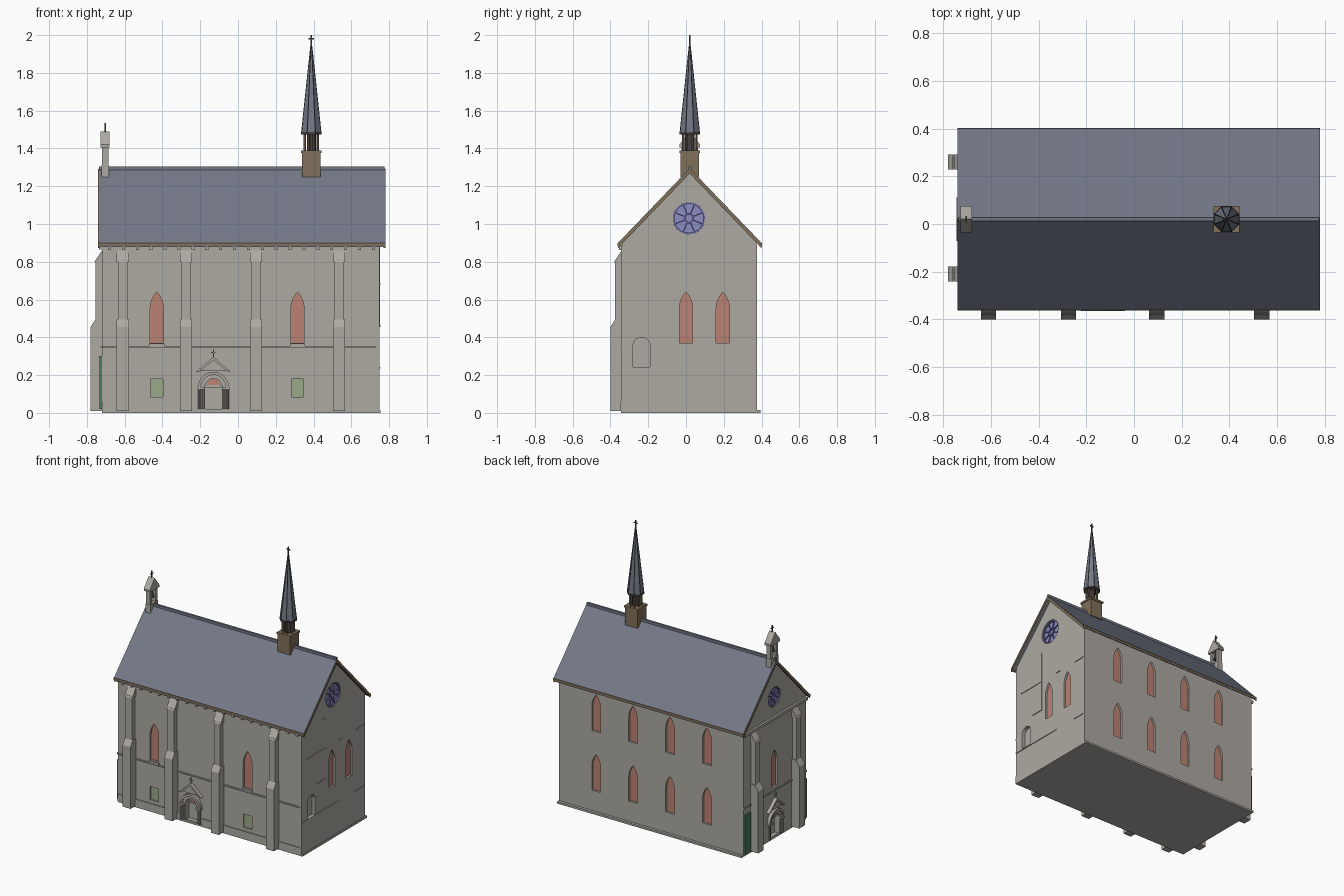
import bpy, bmesh
from math import pi, sin, cos, atan2
from mathutils import Matrix, Vector

if "Cube" in bpy.data.objects:
    bpy.data.objects.remove(bpy.data.objects["Cube"])

def mat(name, r, g, b):
    m = bpy.data.materials.new(name)
    m.diffuse_color = (r, g, b, 1)
    m.use_nodes = True
    m.node_tree.nodes["Principled BSDF"].inputs["Base Color"].default_value = m.diffuse_color
    return m

STONE = mat("stone", .42, .40, .36)
SLATE = mat("slate", .17, .19, .24)
WOOD = mat("timber", .22, .16, .10)
DARK = mat("dark_metal", .06, .05, .05)
RED = mat("red_glass", .50, .22, .17)
GREEN = mat("green_pane", .33, .40, .25)
DGREEN = mat("green_door", .08, .20, .11)
BLUE = mat("blue_glass", .27, .27, .55)
LEAD = mat("lead", .17, .15, .40)

# Wall frames: u along the wall, z up, d outward from the wall
X0, X1, Y0, Y1, YC = -.72, .75, -.34, .375, .02
WALL = {
    "front": lambda u, z, d: (u, Y0 - d, z),
    "back": lambda u, z, d: (u, Y1 + d, z),
    "east": lambda u, z, d: (X1 + d, u, z),
    "west": lambda u, z, d: (X0 - d, u, z),
}

def finish(name, bm, m):
    bmesh.ops.recalc_face_normals(bm, faces=bm.faces[:])
    me = bpy.data.meshes.new(name)
    bm.to_mesh(me)
    bm.free()
    ob = bpy.data.objects.new(name, me)
    bpy.context.collection.objects.link(ob)
    me.materials.append(m)
    return ob

def add_prism(bm, wall, pts, d0, d1):
    f = WALL[wall]
    a = [bm.verts.new(f(u, z, d0)) for u, z in pts]
    b = [bm.verts.new(f(u, z, d1)) for u, z in pts]
    n = len(pts)
    bm.faces.new(a)
    bm.faces.new(b[::-1])
    for i in range(n):
        bm.faces.new((a[i], a[(i + 1) % n], b[(i + 1) % n], b[i]))

def prism(name, wall, pts, d0, d1, m=STONE):
    bm = bmesh.new()
    add_prism(bm, wall, pts, d0, d1)
    return finish(name, bm, m)

def box(name, x0, x1, y0, y1, z0, z1, m=STONE):
    bm = bmesh.new()
    s = Matrix.Diagonal((x1 - x0, y1 - y0, z1 - z0, 1))
    bmesh.ops.create_cube(bm, size=1, matrix=Matrix.Translation(((x0 + x1) / 2, (y0 + y1) / 2, (z0 + z1) / 2)) @ s)
    return finish(name, bm, m)

def cone(name, x, y, z0, z1, r0, r1, n=8, m=STONE):
    bm = bmesh.new()
    bmesh.ops.create_cone(bm, cap_ends=True, segments=n, radius1=r0, radius2=r1, depth=z1 - z0,
                          matrix=Matrix.Translation((x, y, (z0 + z1) / 2)) @ Matrix.Rotation(pi / n, 4, 'Z'))
    return finish(name, bm, m)

def rect(u0, u1, z0, z1):
    return [(u0, z0), (u1, z0), (u1, z1), (u0, z1)]

def circle(u, z, r, n=32):
    return [(u + r * cos(2 * pi * i / n), z + r * sin(2 * pi * i / n)) for i in range(n)]

def lancet(u, z0, z1, w, h=.09, n=6):
    # pointed arch opening made of two mirrored arcs
    R = (h * h + w * w) / (2 * w)
    top = atan2(h, R - w)
    arc = [(w - R + R * cos(top * i / n), z1 - h + R * sin(top * i / n)) for i in range(n + 1)]
    right = [(w, z0)] + arc
    return [(u + a, z) for a, z in right] + [(u - a, z) for a, z in right[-2::-1]]

def round_arch(u, z0, zs, r, n=14):
    return [(u - r, z0), (u + r, z0)] + [(u + r * cos(pi * i / n), zs + r * sin(pi * i / n)) for i in range(n + 1)]

def arch_band(u, z0, zs, r0, r1, n=14):
    out = [(u + r1 * cos(pi * i / n), zs + r1 * sin(pi * i / n)) for i in range(n + 1)]
    inn = [(u + r0 * cos(pi * i / n), zs + r0 * sin(pi * i / n)) for i in range(n + 1)][::-1]
    return [(u + r1, z0)] + out + [(u - r1, z0), (u - r0, z0)] + inn + [(u + r0, z0)]

# Main gabled body
body = prism("body", "east", [(Y0, 0), (Y1, 0), (Y1, .902), (YC, 1.272), (Y0, .898)], X0 - X1, 0)
cut = bmesh.new()

def opening(name, wall, pts, m, depth=.018):
    add_prism(cut, wall, pts, -depth, .04)
    prism(name, wall, pts, -depth - .01, -depth + .004, m)

# Lancet windows on all sides
for u in (-.43, .315):
    opening("front_window", "front", lancet(u, .37, .64, .035), RED)
    opening("front_low_window", "front", rect(u - .033, u + .033, .085, .18), GREEN, .012)
    prism("window_sill", "front", rect(u - .04, u + .04, .355, .368), 0, .008)
for u in (-.43, -.135, .16, .455):
    for z in (.16, .59):
        opening("back_window", "back", lancet(u, z, z + .265, .035), RED)
for u in (0, .195):
    opening("east_window", "east", lancet(u, .37, .64, .035), RED)
opening("west_window", "west", lancet(YC, .37, .64, .035), RED)
opening("east_niche", "east", round_arch(-.235, .24, .355, .045), STONE, .03)

# Rose windows with spokes, hub and stone ring
def rose(wall, u, z, r):
    opening("rose_glass", wall, circle(u, z, r), BLUE, .02)
    bm = bmesh.new()
    for k in range(8):
        a = 2 * pi * k / 8 + pi / 8
        c, s, t = cos(a), sin(a), r * .035
        add_prism(bm, wall, [(u + q * c - w * s, z + q * s + w * c)
                             for q, w in ((r * .25, -t), (r, -t), (r, t), (r * .25, t))], -.017, -.008)
    for r0, r1 in ((r * .22, r * .32), (r * .9, r)):
        for k in range(24):
            a, b = 2 * pi * k / 24, 2 * pi * (k + 1) / 24
            add_prism(bm, wall, [(u + q * cos(t), z + q * sin(t)) for q, t in ((r0, a), (r1, a), (r1, b), (r0, b))], -.017, -.006)
    finish("rose_tracery", bm, LEAD)

rose("east", .015, 1.03, .085)
rose("west", YC, 1.02, .07)

# Portals with stepped arch, columns, gablet and cross
def portal(wall, u):
    opening("portal_door", wall, round_arch(u, .02, .135, .046), STONE, .035)
    prism("portal_tympanum", wall, round_arch(u, .145, .147, .036), -.033, -.024, RED)
    prism("portal_lintel", wall, rect(u - .045, u + .045, .135, .147), -.034, -.02)
    prism("outer_arch", wall, arch_band(u, .13, .135, .066, .082), 0, .022)
    prism("inner_arch", wall, arch_band(u, .13, .135, .046, .066), 0, .012)
    for s in (-1, 1):
        for c, d in ((.052, .008), (.064, .014), (.076, .020)):
            x, y, _ = WALL[wall](u + s * c, 0, d - .004)
            cone("portal_column", x, y, .02, .132, .0055, .0055, 8)
        prism("portal_capital", wall, rect(u + s * .065 - .019, u + s * .065 + .019, .125, .137), 0, .024)
    prism("portal_gablet", wall, [(u - .08, .222), (u + .08, .222), (u, .288)], 0, .014)
    prism("gablet_coping", wall, [(u - .092, .217), (u - .075, .217), (u, .28), (u + .075, .217),
                                  (u + .092, .217), (u, .297)], 0, .025)
    prism("portal_cross", wall, rect(u - .003, u + .003, .29, .335), .008, .014)
    prism("portal_cross_bar", wall, rect(u - .012, u + .012, .316, .322), .008, .014)

portal("front", -.13)
portal("west", YC)

# Carve all openings
cutter = finish("opening_cutter", cut, STONE)
cutter.hide_render = True
mod = body.modifiers.new("openings", 'BOOLEAN')
mod.operation, mod.solver, mod.object = 'DIFFERENCE', 'EXACT', cutter
bpy.context.view_layer.objects.active = body
bpy.ops.object.modifier_apply(modifier=mod.name)
bpy.data.objects.remove(cutter)

# Stepped buttresses: profile in depth and height
def buttress(wall, u):
    for w, prof in ((.032, [(0, .01), (.06, .01), (.06, .455), (.035, .495), (0, .495)]),
                    (.025, [(0, .49), (.035, .49), (.035, .81), (0, .81)]),
                    (.032, [(0, .80), (.04, .80), (0, .86)])):
        bm = bmesh.new()
        f = WALL[wall]
        sides = [[bm.verts.new(f(u + s * w, z, d)) for d, z in prof] for s in (-1, 1)]
        bm.faces.new(sides[0])
        bm.faces.new(sides[1][::-1])
        for i in range(len(prof)):
            j = (i + 1) % len(prof)
            bm.faces.new((sides[0][i], sides[0][j], sides[1][j], sides[1][i]))
        finish("buttress", bm, STONE)

for u in (-.61, -.275, .095, .535):
    buttress("front", u)
for u in (-.21, .26):
    buttress("west", u)

# Plinth, string courses and corner strips
box("base_slab", X0, .755, Y0 - .003, .395, 0, .014)
for u0, u1 in ((X0, -.215), (-.045, X1)):
    prism("front_plinth", "front", rect(u0, u1, .01, .06), 0, .007)
prism("front_string_course", "front", rect(X0, X1, .345, .354), 0, .008)
prism("front_corner", "front", rect(.73, X1, .01, .88), 0, .005)
prism("west_string_course", "west", rect(Y0, Y1, .345, .354), 0, .008)
prism("west_cornice", "west", rect(Y0, Y1, .865, .885), 0, .015)
for u0, u1, z in ((-.285, -.07, .68), (.08, .12, .68), (.275, .36, .68), (-.34, .08, .24), (.27, .36, .24), (-.165, -.07, .46)):
    prism("east_string_course", "east", rect(u0, u1, z - .004, z + .004), 0, .005)
prism("east_pilaster", "east", rect(-.115, -.07, .46, .90), 0, .003)
for u in (-.305, .335):
    prism("west_side_door", "west", rect(u - .03, u + .03, .02, .30), 0, .012, DGREEN)

# Roof slab, bargeboards, eaves, ridge
def chevron(t0, t1):
    return [(-.36, .90 - t0), (YC, 1.295 - t0), (.40, .90 - t0), (.40, .90 - t1), (YC, 1.295 - t1), (-.36, .90 - t1)]

prism("roof", "east", chevron(0, .022), -1.487, .027, SLATE)
for d in (-1.49, .02):
    prism("bargeboard", "east", chevron(.004, .028), d, d + .01, WOOD)
box("front_eave_board", -.74, .78, -.362, -.352, .884, .900, WOOD)
box("back_eave_board", -.74, .78, .392, .402, .884, .900, WOOD)
box("ridge_cap", -.735, .775, YC - .008, YC + .008, 1.28, 1.305, SLATE)
for i in range(20):
    x = -.68 + i * .0735
    box("eave_corbel", x - .008, x + .008, Y0 - .014, Y0, .862, .89)

# Bellcote on the west gable
bx = -.703
for s in (-1, 1):
    box("bellcote_post", bx - .017, bx + .017, YC + s * .032 - .011, YC + s * .032 + .011, 1.24, 1.41)
box("bellcote_base", bx - .02, bx + .02, YC - .045, YC + .045, 1.22, 1.31)
prism("bellcote_gable", "west", [(YC - .055, 1.405), (YC + .055, 1.405), (YC + .055, 1.42), (YC, 1.49), (YC - .055, 1.42)], -.04, .008)
cone("bell", bx, YC, 1.345, 1.385, .017, .007, 12, DARK)
box("bell_hanger", bx - .003, bx + .003, YC - .003, YC + .003, 1.38, 1.41, DARK)
box("bellcote_cross", bx - .003, bx + .003, YC - .003, YC + .003, 1.48, 1.535, DARK)
box("bellcote_cross_bar", bx - .003, bx + .003, YC - .013, YC + .013, 1.512, 1.518, DARK)

# Ridge turret with open lantern and octagonal spire
sx = .388
box("turret_base", sx - .05, sx + .05, YC - .05, YC + .05, 1.25, 1.38, WOOD)
box("turret_cornice", sx - .055, sx + .055, YC - .055, YC + .055, 1.376, 1.39, WOOD)
cone("lantern_core", sx, YC, 1.385, 1.48, .026, .026, 8, DARK)
for k in range(8):
    a = 2 * pi * k / 8 + pi / 8
    cone("lantern_post", sx + .038 * cos(a), YC + .038 * sin(a), 1.385, 1.482, .007, .007, 6, WOOD)
cone("spire_eave", sx, YC, 1.475, 1.487, .058, .058, 8, DARK)
cone("spire", sx, YC, 1.487, 1.94, .055, .004, 8, SLATE)
for k in range(8):
    a = 2 * pi * k / 8 + pi / 8
    p = Vector((sx + .055 * cos(a), YC + .055 * sin(a), 1.487))
    q = Vector((sx + .004 * cos(a), YC + .004 * sin(a), 1.94))
    bm = bmesh.new()
    bmesh.ops.create_cone(bm, cap_ends=True, segments=4, radius1=.003, radius2=.002, depth=(q - p).length,
                          matrix=Matrix.Translation((p + q) / 2) @ (q - p).to_track_quat('Z', 'Y').to_matrix().to_4x4())
    finish("spire_rib", bm, DARK)
box("spire_cross", sx - .003, sx + .003, YC - .003, YC + .003, 1.93, 2.0, DARK)
box("spire_cross_bar", sx - .014, sx + .014, YC - .003, YC + .003, 1.978, 1.984, DARK)
